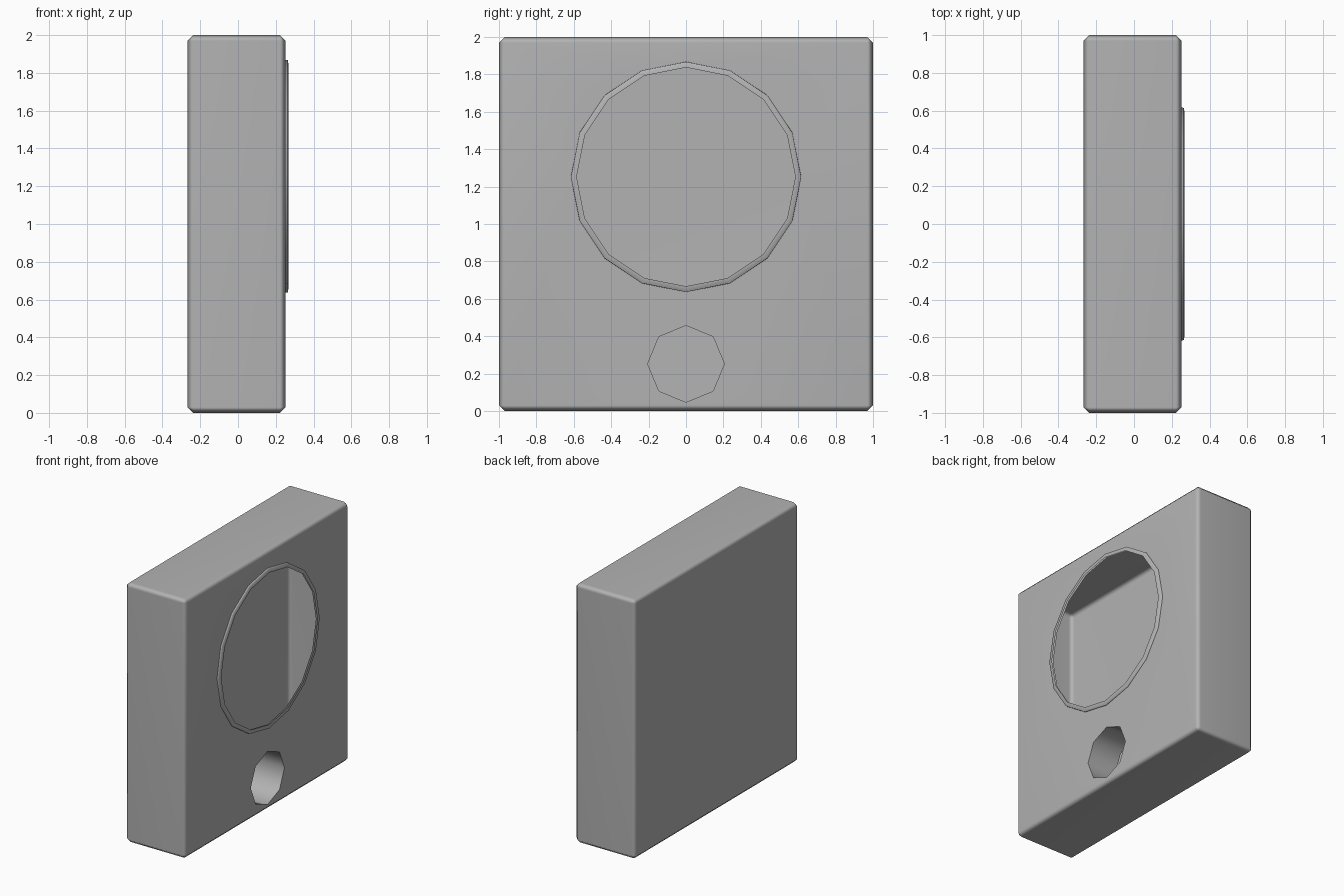
import bpy, bmesh
from math import sin, cos, pi, radians
from mathutils import Matrix, Vector

if "Cube" in bpy.data.objects:
    bpy.data.objects.remove(bpy.data.objects["Cube"])

X0, X1 = -0.267, 0.252

# mid-grey finish shared by all parts
grey = bpy.data.materials.new("mid_grey")
grey.diffuse_color = (0.45, 0.45, 0.45, 1)
grey.use_nodes = True
grey.node_tree.nodes["Principled BSDF"].inputs["Base Color"].default_value = grey.diffuse_color


def circle(bm, x, z, r, n):
    return [bm.verts.new((x, r * sin(2 * pi * i / n), z + r * cos(2 * pi * i / n)))
            for i in range(n)]


def loop_edges(bm, vs):
    return [bm.edges.new((vs[i], vs[(i + 1) % len(vs)])) for i in range(len(vs))]


def bridge(bm, a, b):
    for i in range(len(a)):
        j = (i + 1) % len(a)
        bm.faces.new((a[i], a[j], b[j], b[i]))


def finish(bm, name, angle):
    me = bpy.data.meshes.new(name)
    bm.to_mesh(me)
    bm.free()
    me.materials.append(grey)
    ob = bpy.data.objects.new(name, me)
    bpy.context.collection.objects.link(ob)
    bpy.ops.object.select_all(action='DESELECT')
    ob.select_set(True)
    bpy.context.view_layer.objects.active = ob
    bpy.ops.object.shade_smooth_by_angle(angle=radians(angle))
    ob.modifiers.new("weighted_normals", 'WEIGHTED_NORMAL').keep_sharp = True


# hollow cabinet: chamfered shell
bm = bmesh.new()
bmesh.ops.create_cube(bm, size=1, matrix=Matrix.Translation(((X0 + X1) / 2, 0, 1))
                      @ Matrix.Diagonal((X1 - X0, 2, 2, 1)))
bmesh.ops.bevel(bm, geom=bm.edges[:], offset=0.03, segments=1, affect='EDGES')
bm.normal_update()

# front panel refilled around the large opening and the small port
panel = max(bm.faces, key=lambda f: f.calc_center_median().x)
edges = list(panel.edges)
bmesh.ops.delete(bm, geom=[panel], context='FACES_ONLY')
edges += loop_edges(bm, circle(bm, X1, 1.252, 0.588, 16))
port = circle(bm, X1, 0.252, 0.205, 8)
edges += loop_edges(bm, port)
bmesh.ops.triangle_fill(bm, edges=edges, use_beauty=True, use_dissolve=False,
                        normal=Vector((1, 0, 0)))

# port tube running inwards
bridge(bm, port, circle(bm, X1 - 0.25, 0.252, 0.205, 8))
bmesh.ops.recalc_face_normals(bm, faces=bm.faces[:])
back = min(bm.faces, key=lambda f: f.calc_center_median().x)
if back.normal.x > 0:
    bmesh.ops.reverse_faces(bm, faces=bm.faces[:])
finish(bm, "cabinet", 50)

# thin flat rim around the large opening
bm = bmesh.new()
profile = [(X1, 0.616), (X1 + 0.013, 0.615), (X1 + 0.015, 0.585)]
rings = [circle(bm, x, 1.252, r, 16) for x, r in profile]
for a, b in zip(rings, rings[1:]):
    bridge(bm, a, b)
bm.normal_update()
if max(bm.faces, key=lambda f: f.calc_center_median().x).normal.x < 0:
    bmesh.ops.reverse_faces(bm, faces=bm.faces[:])
finish(bm, "opening_rim", 180)
